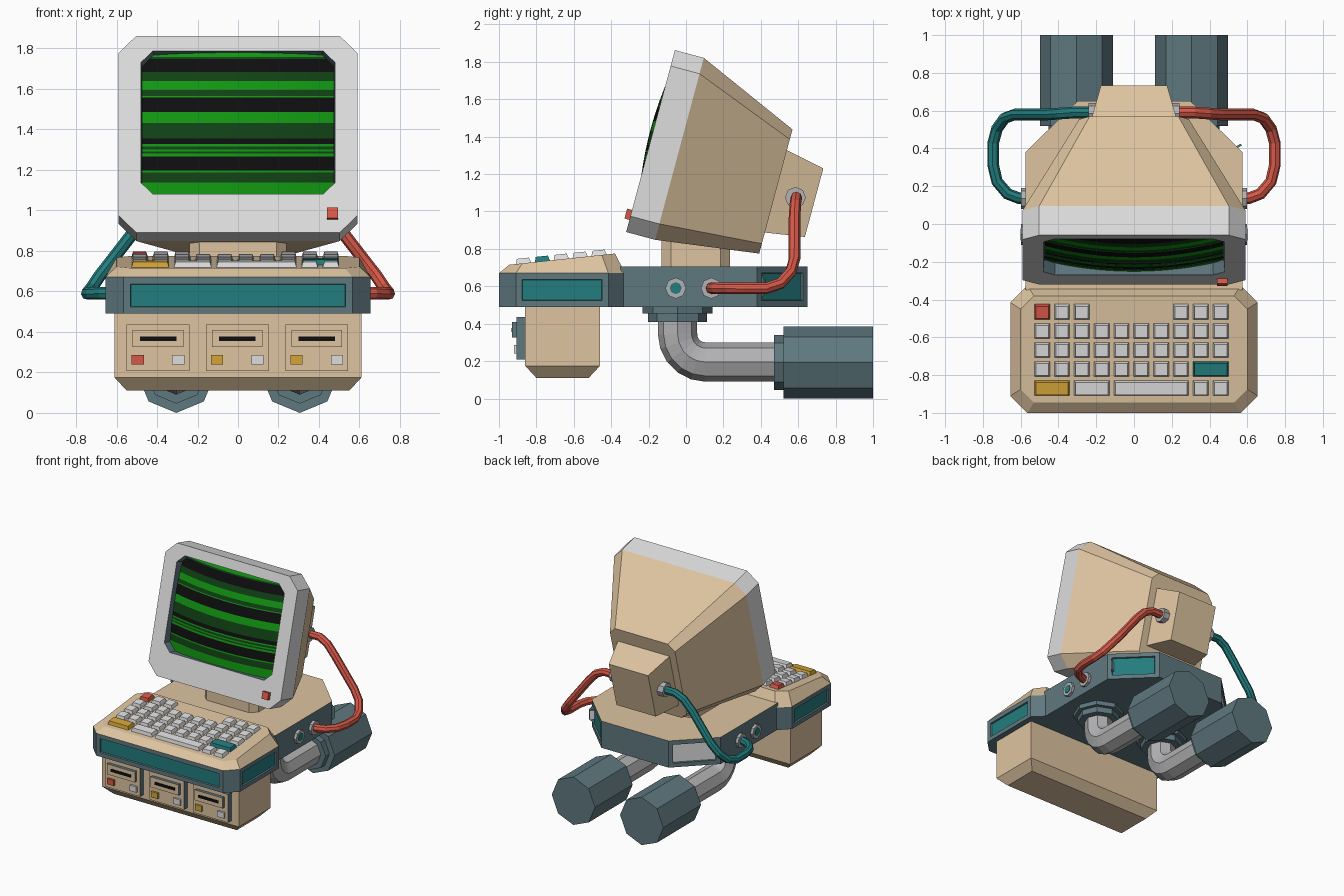
import bpy, bmesh, math
from mathutils import Vector, Matrix

if "Cube" in bpy.data.objects:
    bpy.data.objects.remove(bpy.data.objects["Cube"])

# colours (sRGB 0-255 -> linear)
COLORS = {
    "beige": (222, 196, 160), "slate": (95, 120, 127), "light_grey": (222, 222, 222),
    "mid_grey": (178, 178, 180), "teal": (35, 125, 126), "red": (214, 88, 72),
    "mustard": (212, 165, 55), "black": (14, 14, 16), "dark_green": (16, 65, 20),
    "green": (17, 150, 17)}
MATS = {}
for n, c in COLORS.items():
    m = bpy.data.materials.new(n)
    lin = [(v / 255 / 12.92 if v < 11 else ((v / 255 + .055) / 1.055) ** 2.4) for v in c]
    m.diffuse_color = (*lin, 1)
    m.use_nodes = True
    m.node_tree.nodes["Principled BSDF"].inputs["Base Color"].default_value = m.diffuse_color
    MATS[n] = m


def finish(name, bm, *colors, M=None):
    if M:
        bm.transform(M)
    me = bpy.data.meshes.new(name)
    bm.to_mesh(me)
    bm.free()
    for c in colors:
        me.materials.append(MATS[c])
    ob = bpy.data.objects.new(name, me)
    bpy.context.collection.objects.link(ob)
    return ob


def outline(hx, lo, hi, c=0):
    """Rectangle with corners cut by c, as 2D points."""
    if not c:
        return [(-hx, lo), (hx, lo), (hx, hi), (-hx, hi)]
    return [(-hx + c, lo), (hx - c, lo), (hx, lo + c), (hx, hi - c),
            (hx - c, hi), (-hx + c, hi), (-hx, hi - c), (-hx, lo + c)]


def loft(rings, band_mats, caps):
    """Bridge rings of 3D points, one material index per band and per cap."""
    bm = bmesh.new()
    vs = [[bm.verts.new(p) for p in r] for r in rings]
    n = len(vs[0])
    for a, b, mi in zip(vs, vs[1:], band_mats):
        for i in range(n):
            j = (i + 1) % n
            bm.faces.new((a[i], a[j], b[j], b[i])).material_index = mi
    bm.faces.new(vs[0]).material_index = caps[0]
    bm.faces.new(vs[-1]).material_index = caps[1]
    bmesh.ops.recalc_face_normals(bm, faces=bm.faces)
    return bm


def flat(pts, z):
    return [(x, y, z) for x, y in pts]


def block(bm, c, size, mi=0, taper=0, M=Matrix()):
    """Box with an optionally narrowed top."""
    vs = bmesh.ops.create_cube(bm, size=1)["verts"]
    for v in vs:
        t = taper if v.co.z > 0 else 0
        s = [math.copysign(size[k] / 2 - t * (k < 2), v.co[k]) for k in range(3)]
        v.co = M @ (Vector(c) + Vector(s))
    for f in {f for v in vs for f in v.link_faces}:
        f.material_index = mi


def tube(path, radii, sides=8):
    """Sweep a polygon along a path."""
    path = [Vector(p) for p in path]
    rings, u = [], None
    for i, p in enumerate(path):
        t = (path[min(i + 1, len(path) - 1)] - path[max(i - 1, 0)]).normalized()
        if u is None:
            u = Vector((0, 0, 1)) if abs(t.x) > .7 else Vector((1, 0, 0))
        u = (u - t * u.dot(t)).normalized()
        w = t.cross(u)
        r = radii[i] if isinstance(radii, list) else radii
        rings.append([p + r * (math.cos(a) * u + math.sin(a) * w)
                      for a in (2 * math.pi * k / sides for k in range(sides))])
    return loft(rings, [0] * len(path), (0, 0))


def panel(bm, test, mi):
    """Sink an inset panel into each face that passes the test."""
    for f in [f for f in bm.faces if test(f)]:
        bmesh.ops.inset_individual(bm, faces=[f], thickness=.047)
        bmesh.ops.inset_individual(bm, faces=[f], thickness=.004, depth=-.012)
        f.material_index = mi


# monitor: tilted frame, local y runs back, local z runs up the front
TILT = Matrix.Translation((0, -.32, .89)) @ Matrix.Rotation(math.radians(-15), 4, 'X')


def upright(y, *o):
    return [(x, y, z) for x, z in outline(*o)]


bm = loft([upright(.12, .47, .207, .92, .055), upright(0, .48, .197, .93, .06),
           upright(0, .59, 0, 1.007, .088), upright(.16, .59, 0, 1.007, .088),
           upright(.717, .29, .073, .76, .055)], [1, 0, 0, 2], (1, 2))
finish("monitor_shell", bm, "light_grey", "slate", "beige", M=TILT)
bm = loft([upright(.70, .235, .187, .648), upright(.93, .175, .222, .602)], [0], (0, 0))
finish("monitor_back_box", bm, "beige", M=TILT)
bm = bmesh.new()
block(bm, (.467, -.005, .095), (.055, .045, .055))
finish("power_button", bm, "red", M=TILT)

# domed screen cut into horizontal stripes: (lower height, colour index)
STRIPES = [(0, 2), (1.139, 1), (1.188, 2), (1.198, 0), (1.267, 2), (1.282, 1), (1.292, 2),
           (1.302, 1), (1.317, 2), (1.327, 0), (1.356, 1), (1.431, 2), (1.485, 0),
           (1.559, 2), (1.566, 1), (1.594, 2), (1.639, 1), (1.683, 0), (1.748, 1), (1.758, 2)]
bm = bmesh.new()
bmesh.ops.create_grid(bm, x_segments=20, y_segments=16, size=1)
for v in bm.verts:
    x, u = v.co.x * .474, v.co.y * .363
    v.co = (x, .26 * (x * x + u * u) - .016, u + .563)
bm.transform(TILT)
for z, _ in STRIPES[1:]:
    bmesh.ops.bisect_plane(bm, geom=bm.verts[:] + bm.edges[:] + bm.faces[:], dist=1e-5,
                           plane_co=(0, 0, z), plane_no=(0, 0, 1))
for f in bm.faces:
    f.smooth = True
    h = f.calc_center_median().z
    f.material_index = [c for z, c in STRIPES if z < h][-1]
finish("screen", bm, "black", "dark_green", "green")

# neck and rear platform
bm = loft([flat(outline(.24, -.13, .235, .05), z) for z in (.69, .89)], [0], (0, 0))
finish("monitor_neck", bm, "beige")
base = [(-.575, -.35), (.575, -.35), (.575, .38), (.3, .65), (-.3, .65), (-.575, .38)]
bm = loft([flat(base, .49), flat(base, .705)], [0], (0, 1))
panel(bm, lambda f: f.normal.y > .3 and f.normal.x > .3, 2)
panel(bm, lambda f: f.normal.y > .3 and f.normal.x < -.3, 3)
finish("rear_platform", bm, "slate", "beige", "teal", "light_grey")

# keyboard case with sloped top
SLOPE = .06 / .565


def deck(y):
    return .715 + (y + .945) * SLOPE


rim = outline(.655, -1, -.325, .09)
top = [(x, y, deck(y)) for x, y in outline(.6, -.945, -.38, .07)]
bm = loft([flat(rim, .49), flat(rim, .67), top], [0, 1], (0, 1))
panel(bm, lambda f: f.material_index == 0 and (f.normal.y < -.95 or abs(f.normal.x) > .95), 2)
finish("keyboard_case", bm, "slate", "beige", "teal")

# keys: (first column, column span, colour) per row, back to front
single = lambda cols: [(c, 1, 0) for c in cols]
ROWS = [[(0, 1, 1)] + single((1, 2, 7, 8, 9)), single(range(10)), single(range(10)),
        single(range(8)) + [(8, 2, 2)],
        [(0, 2, 3), (2, 2, 0), (4, 4, 0)] + single((8, 9))]
bm = bmesh.new()
for r, row in enumerate(ROWS):
    y = -.465 - .101 * r
    for c, span, mi in row:
        M = Matrix.Translation((-.486 + .105 * (c + (span - 1) / 2), y, deck(y))) \
            @ Matrix.Rotation(math.atan(SLOPE), 4, 'X')
        block(bm, (0, 0, .01), (.105 * span - .02, .085, .034), mi, .01, M)
finish("keys", bm, "light_grey", "red", "teal", "mustard")

# drive cabinet under the keyboard
bm = loft([flat(outline(.55, -.8, -.52), .11), flat(outline(.61, -.86, -.46), .175),
           flat(outline(.61, -.86, -.46), .5)], [0, 0], (0, 0))
finish("drive_cabinet", bm, "beige")
for i, color in enumerate(("red", "mustard", "mustard")):
    x = (i - 1) * .392 - .003
    bm = bmesh.new()
    block(bm, (x, -.88, .322), (.31, .05, .228))
    block(bm, (x, -.915, .367), (.25, .03, .084))
    bm.normal_update()
    for f in bm.faces:
        f.material_index = 1 if f.normal.y < -.9 else 0
    block(bm, (x, -.931, .367), (.18, .006, .022), 2)
    block(bm, (x - .1, -.91, .263), (.06, .02, .046), 3)
    block(bm, (x + .1, -.91, .263), (.06, .02, .046), 4)
    finish(f"drive_{i + 1}", bm, "slate", "beige", "black", color, "light_grey")

# paired parts on both sides
HOSE = [(.18, .59, 1.075), (.32, .59, 1.075), (.39, .585, 1.04), (.46, .58, .965),
        (.63, .58, .745), (.685, .56, .675), (.725, .505, .615), (.745, .43, .59),
        (.745, .31, .59), (.725, .225, .59), (.67, .16, .59), (.61, .137, .59), (.56, .135, .59)]
for s, side, color in ((-1, "left", "teal"), (1, "right", "red")):
    # thruster, elbow pipe and mounting collar
    x = .305 * s
    finish(f"thruster_{side}", tube([(x, y, .193) for y in (.47, .52, .52, 1)],
                                    [.147, .147, .193, .193]), "slate")
    arc = [(x, .105 - .15 * math.cos(a), .345 - .15 * math.sin(a))
           for a in (math.pi / 10 * k for k in range(6))]
    finish(f"elbow_pipe_{side}", tube([(x, -.045, .47)] + arc + [(x, .5, .195)], .105), "mid_grey")
    finish(f"pipe_collar_{side}", tube([(x, -.045, z) for z in (.5, .455, .455, .41)],
                                       [.187, .187, .157, .157]), "slate")
    # cable with its sockets
    finish(f"cable_{side}", tube([(px * s, y, z) for px, y, z in HOSE], .031), color)
    for k, (x0, x1, y, z) in enumerate(((.19, .24, .585, 1.075), (.56, .597, .135, .59),
                                        (.56, .597, -.055, .59))):
        finish(f"socket_{side}_{k + 1}", tube([(x0 * s, y, z), (x1 * s, y, z)], .056), "mid_grey")
    finish(f"open_socket_core_{side}",
           tube([(.58 * s, -.055, .59), (.601 * s, -.055, .59)], .032), "teal")
